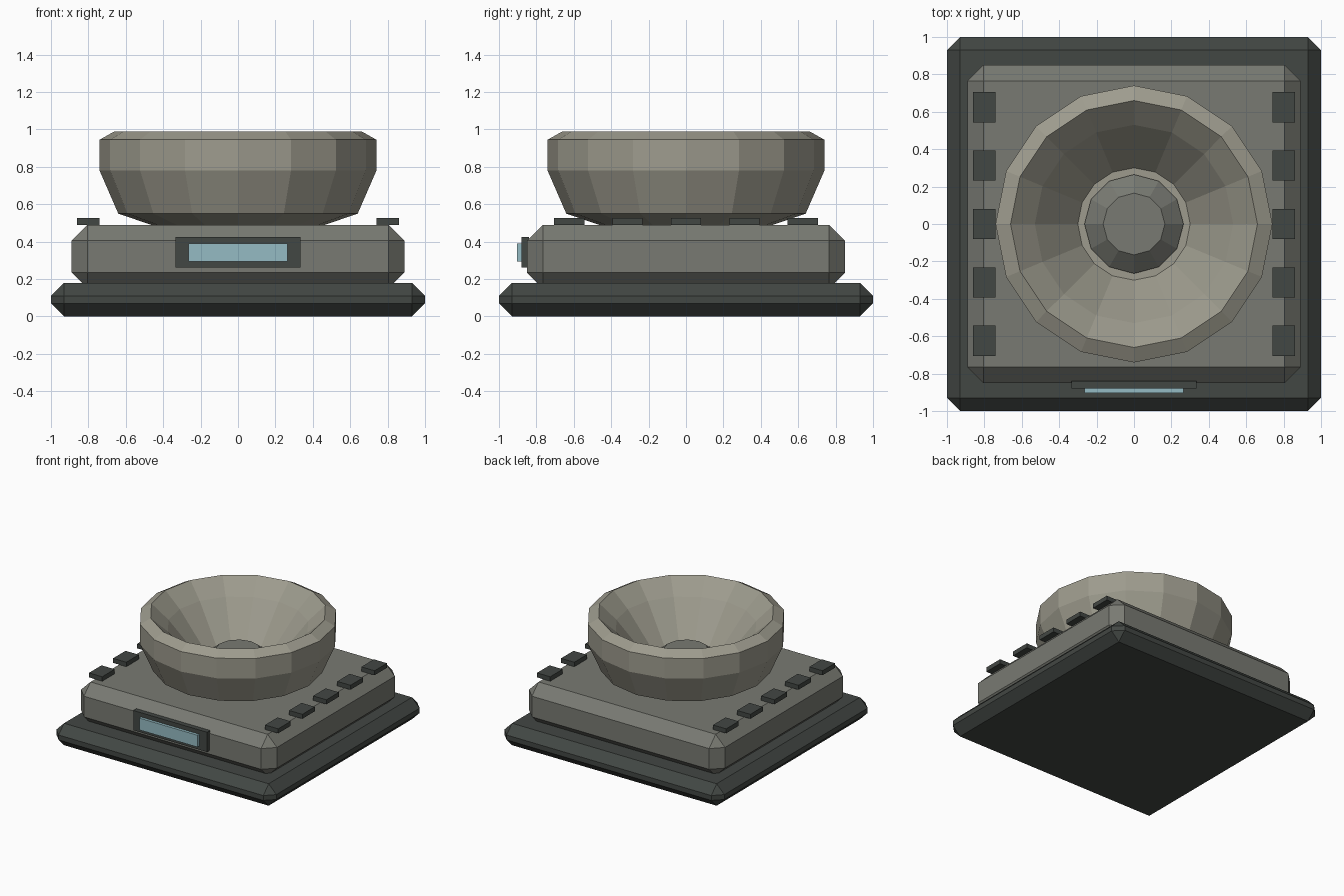
import bpy, bmesh
from math import cos, sin, pi

if "Cube" in bpy.data.objects:
    bpy.data.objects.remove(bpy.data.objects["Cube"])


def material(name, rgb):
    m = bpy.data.materials.new(name)
    m.diffuse_color = (*rgb, 1)
    m.use_nodes = True
    m.node_tree.nodes["Principled BSDF"].inputs["Base Color"].default_value = m.diffuse_color
    return m


DARK = material("dark_metal", (0.055, 0.063, 0.057))
GREY = material("grey_metal", (0.19, 0.195, 0.17))
PALE = material("pale_metal", (0.34, 0.33, 0.27))
BLUE = material("blue_glass", (0.30, 0.50, 0.55))


def finish(name, bm, mat):
    bmesh.ops.recalc_face_normals(bm, faces=bm.faces)
    mesh = bpy.data.meshes.new(name)
    bm.to_mesh(mesh)
    bm.free()
    mesh.materials.append(mat)
    obj = bpy.data.objects.new(name, mesh)
    bpy.context.collection.objects.link(obj)
    return obj


def box(name, lo, hi, mat, bevel=0):
    bm = bmesh.new()
    bmesh.ops.create_cube(bm, size=1)
    for v in bm.verts:
        v.co = [(a + b) / 2 + c * (b - a) for a, b, c in zip(lo, hi, v.co)]
    if bevel:
        bmesh.ops.bevel(bm, geom=bm.edges[:], offset=bevel, segments=1,
                        affect='EDGES')
    return finish(name, bm, mat)


def lathe(name, profile, sides, mat):
    # Rings of (radius, z), capped at both ends
    bm = bmesh.new()
    rings = [[bm.verts.new((r * cos(2 * pi * i / sides),
                            r * sin(2 * pi * i / sides), z))
              for i in range(sides)] for r, z in profile]
    for a, b in zip(rings, rings[1:]):
        for i in range(sides):
            j = (i + 1) % sides
            bm.faces.new((a[i], a[j], b[j], b[i]))
    bm.faces.new(rings[0])
    bm.faces.new(rings[-1])
    return finish(name, bm, mat)


# Chamfered base plate and body
box("base_plate", (-1, -1, 0), (1, 1, 0.18), DARK, 0.07)
box("body", (-0.89, -0.85, 0.15), (0.89, 0.85, 0.49), GREY, 0.085)

# Bowl with a thick rim, and the raised hub on its floor
lathe("bowl", [(0.45, 0.485), (0.64, 0.55), (0.74, 0.78), (0.74, 0.945),
               (0.66, 0.99), (0.53, 0.87), (0.30, 0.59)], 16, PALE)
lathe("bowl_hub", [(0.265, 0.55), (0.265, 0.60), (0.165, 0.685)], 12, GREY)

# Rows of buttons along both sides
for side, x in (("left", -0.8), ("right", 0.8)):
    for i in range(5):
        y = (i - 2) * 0.3125
        box(f"button_{side}_{i + 1}", (x - 0.06, y - 0.081, 0.49),
            (x + 0.06, y + 0.081, 0.527), DARK)

# Front display
box("display_frame", (-0.335, -0.88, 0.263), (0.335, -0.84, 0.425), DARK)
box("display_screen", (-0.265, -0.903, 0.293), (0.265, -0.87, 0.39), BLUE)
